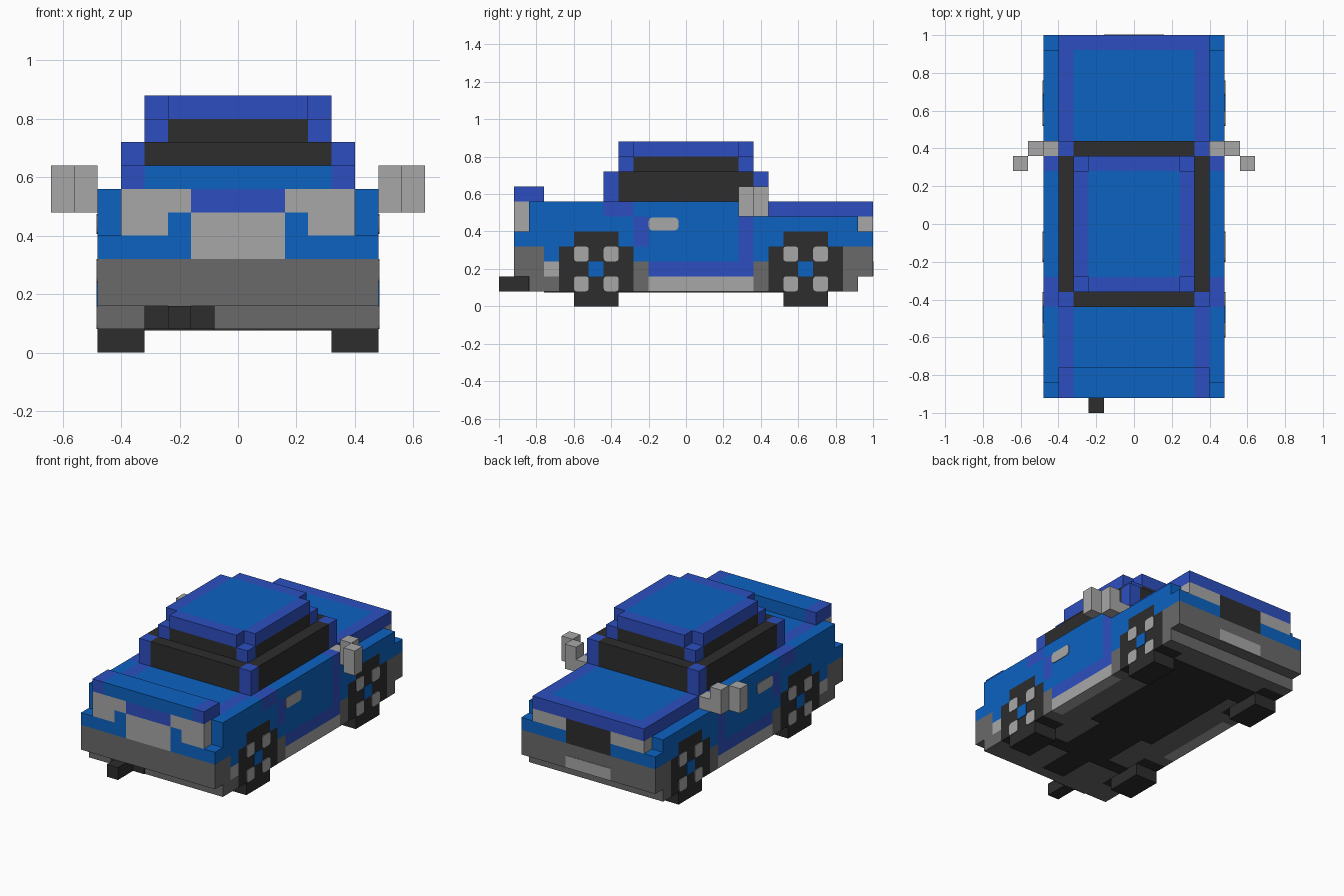
import bpy, bmesh

cube = bpy.data.objects.get("Cube")
if cube:
    bpy.data.objects.remove(cube, do_unlink=True)


def material(name, rgb):
    lin = [((c / 255 + 0.055) / 1.055) ** 2.4 for c in rgb]
    m = bpy.data.materials.new(name)
    m.use_nodes = True
    m.diffuse_color = (*lin, 1)
    bsdf = m.node_tree.nodes["Principled BSDF"]
    bsdf.inputs["Base Color"].default_value = (*lin, 1)
    bsdf.inputs["Roughness"].default_value = 0.9
    return m


BLUE = material("body blue", (12, 98, 192))
VIOLET = material("trim violet blue", (45, 79, 192))
BLACK = material("black", (45, 45, 45))
GREY = material("bumper grey", (106, 106, 106))
SILVER = material("light grey", (167, 167, 167))


def part(name, mat, boxes, mirror=False, round_x=0.0):
    """Join boxes (x0, x1, y0, y1, z0, z1) in one object, optionally mirrored in x."""
    bm = bmesh.new()
    todo = list(boxes)
    if mirror:
        todo += [(-b[1], -b[0], *b[2:]) for b in boxes]
    for x0, x1, y0, y1, z0, z1 in todo:
        verts = bmesh.ops.create_cube(bm, size=1)["verts"]
        for v in verts:
            v.co = ((x0 + x1) / 2 + v.co.x * (x1 - x0),
                    (y0 + y1) / 2 + v.co.y * (y1 - y0),
                    (z0 + z1) / 2 + v.co.z * (z1 - z0))
    if round_x:
        edges = [e for e in bm.edges
                 if abs(e.verts[0].co.x - e.verts[1].co.x) > 1e-4]
        bmesh.ops.bevel(bm, geom=edges, offset=round_x, segments=2,
                        profile=0.5, affect='EDGES')
    mesh = bpy.data.meshes.new(name)
    bm.to_mesh(mesh)
    bm.free()
    mesh.materials.append(mat)
    ob = bpy.data.objects.new(name, mesh)
    bpy.context.collection.objects.link(ob)
    return ob


def side(*spans):
    """Boxes in the outer side skin, from (y0, y1, z0, z1) spans."""
    return [(0.40, 0.48, *s) for s in spans]


# Underbody and its dark drivetrain plates
part("underbody", GREY, [(-0.32, 0.32, -0.76, 0.84, 0.08, 0.40)])
part("underbody_rails", GREY, [(0.32, 0.40, -0.76, -0.68, 0.08, 0.32),
                               (0.32, 0.40, -0.28, 0.44, 0.08, 0.40)], True)
part("drivetrain_plate", BLACK, [(-0.08, 0.08, -0.76, -0.52, 0.075, 0.08),
                                 (-0.32, 0.32, -0.52, -0.44, 0.075, 0.08),
                                 (-0.16, 0.16, -0.44, -0.12, 0.075, 0.08),
                                 (-0.24, 0.24, -0.12, 0.60, 0.075, 0.08),
                                 (-0.32, 0.32, 0.60, 0.76, 0.075, 0.08)])

# Body side panels
part("side_panels", BLUE, side(
    (-0.92, -0.60, 0.32, 0.40), (-0.84, -0.28, 0.40, 0.48),
    (-0.84, -0.44, 0.48, 0.56), (-0.76, -0.68, 0.24, 0.32),
    (-0.36, -0.28, 0.32, 0.40), (-0.28, -0.20, 0.24, 0.32),
    (-0.28, -0.20, 0.48, 0.56), (0.36, 0.44, 0.24, 0.48),
    (0.44, 0.52, 0.32, 0.40), (0.44, 0.92, 0.40, 0.48),
    (0.76, 1.00, 0.32, 0.40)), True)
part("doors", BLUE, side((-0.20, 0.28, 0.24, 0.56)), True)
part("door_frames", VIOLET, side(
    (-0.44, -0.28, 0.48, 0.56), (-0.28, -0.20, 0.32, 0.48),
    (-0.20, 0.36, 0.16, 0.24), (0.28, 0.36, 0.24, 0.56)), True)
part("side_sills", SILVER, side((-0.20, 0.36, 0.08, 0.16),
                                (-0.76, -0.68, 0.16, 0.24)), True)
part("mud_guards", GREY, side((-0.28, -0.20, 0.08, 0.24),
                              (0.36, 0.44, 0.08, 0.24)), True)
part("door_handles", SILVER, [(0.478, 0.484, -0.20, -0.04, 0.405, 0.475)],
     True, 0.02)

# Deck, hood and their trim rails
part("deck", BLUE, [(-0.32, 0.32, -0.84, 0.92, 0.40, 0.56)])
part("deck_rails", VIOLET, [(0.32, 0.40, -0.84, 0.92, 0.40, 0.56),
                            (0.32, 0.40, 0.92, 1.00, 0.48, 0.56)], True)
part("hood_lip", VIOLET, [(-0.32, 0.32, 0.92, 1.00, 0.48, 0.56)])
part("spoiler", BLUE, [(-0.32, 0.32, -0.92, -0.76, 0.56, 0.64)])
part("spoiler_ends", VIOLET, [(0.32, 0.40, -0.92, -0.76, 0.56, 0.64)], True)

# Lamps and panels at both ends
part("front_lamps", SILVER, [(0.24, 0.40, -0.92, -0.84, 0.40, 0.48),
                             (0.16, 0.40, -0.92, -0.84, 0.48, 0.56)], True)
part("front_panel", BLUE, [(0.16, 0.24, -0.92, -0.84, 0.40, 0.48),
                           (0.16, 0.40, -0.92, -0.76, 0.32, 0.40)], True)
part("front_plate", SILVER, [(-0.16, 0.16, -0.92, -0.76, 0.32, 0.48)])
part("front_badge_strip", VIOLET, [(-0.16, 0.16, -0.92, -0.84, 0.48, 0.56)])
part("back_lamps", SILVER, [(0.16, 0.40, 0.92, 1.00, 0.40, 0.48)], True)
part("back_panel", BLUE, [(0.16, 0.40, 0.84, 1.00, 0.32, 0.40)], True)
part("back_grille", BLACK, [(-0.16, 0.16, 0.84, 1.00, 0.32, 0.48)])

# Bumpers, lower valances, plate and exhaust
part("front_bumper", GREY, [(-0.48, 0.48, -0.92, -0.76, 0.16, 0.32),
                            (-0.48, 0.48, -0.84, -0.68, 0.08, 0.16)])
part("back_bumper", GREY, [(-0.48, 0.48, 0.84, 1.00, 0.16, 0.32),
                           (-0.48, 0.48, 0.84, 0.92, 0.08, 0.16)])
part("back_plate", SILVER, [(-0.16, 0.16, 0.995, 1.003, 0.162, 0.24)])
part("exhaust", BLACK, [(-0.24, -0.16, -1.00, -0.84, 0.08, 0.16),
                        (-0.32, -0.08, -0.846, -0.84, 0.08, 0.16)])

# Cabin: two stepped window tiers with corner pillars, and a notched roof
part("lower_windows", BLACK, [(-0.40, 0.40, -0.36, 0.36, 0.56, 0.72),
                              (-0.32, 0.32, -0.44, 0.44, 0.56, 0.72)])
part("upper_windows", BLACK, [(-0.32, 0.32, -0.28, 0.28, 0.72, 0.80),
                              (-0.24, 0.24, -0.36, 0.36, 0.72, 0.80)])
pillars = []
for s in (-1, 1):
    for x, y, z0, z1 in ((0.32, 0.36, 0.56, 0.72), (0.24, 0.28, 0.72, 0.80)):
        ya, yb = sorted((s * y, s * (y + 0.08)))
        pillars.append((x, x + 0.08, ya, yb, z0, z1))
part("window_pillars", VIOLET, pillars, True)
part("roof", BLUE, [(-0.24, 0.24, -0.28, 0.28, 0.80, 0.88)])
part("roof_side_trim", VIOLET, [(0.24, 0.32, -0.28, 0.28, 0.80, 0.88)], True)
part("roof_end_trim", VIOLET, [(-0.24, 0.24, -0.36, -0.28, 0.80, 0.88),
                               (-0.24, 0.24, 0.28, 0.36, 0.80, 0.88)])

# Wing mirrors
part("wing_mirrors", SILVER, [(0.40, 0.48, 0.36, 0.44, 0.48, 0.56),
                              (0.48, 0.56, 0.36, 0.44, 0.48, 0.64),
                              (0.56, 0.64, 0.28, 0.36, 0.48, 0.64)], True)

# Wheels with four rounded hub studs and a blue centre cap
for label, yc in (("front", -0.48), ("back", 0.64)):
    part(label + "_tyres", BLACK, [
        (0.32, 0.48, yc - 0.12, yc + 0.12, 0.0, 0.40),
        (0.32, 0.48, yc - 0.20, yc - 0.12, 0.08, 0.32),
        (0.32, 0.48, yc + 0.12, yc + 0.20, 0.08, 0.32)], True)
    studs = [(0.478, 0.484, yc + a - 0.04, yc + a + 0.04, 0.16 + b, 0.24 + b)
             for a in (-0.08, 0.08) for b in (-0.08, 0.08)]
    part(label + "_hub_studs", SILVER, studs, True, 0.015)
    part(label + "_hub_caps", BLUE,
         [(0.478, 0.484, yc - 0.04, yc + 0.04, 0.16, 0.24)], True)
